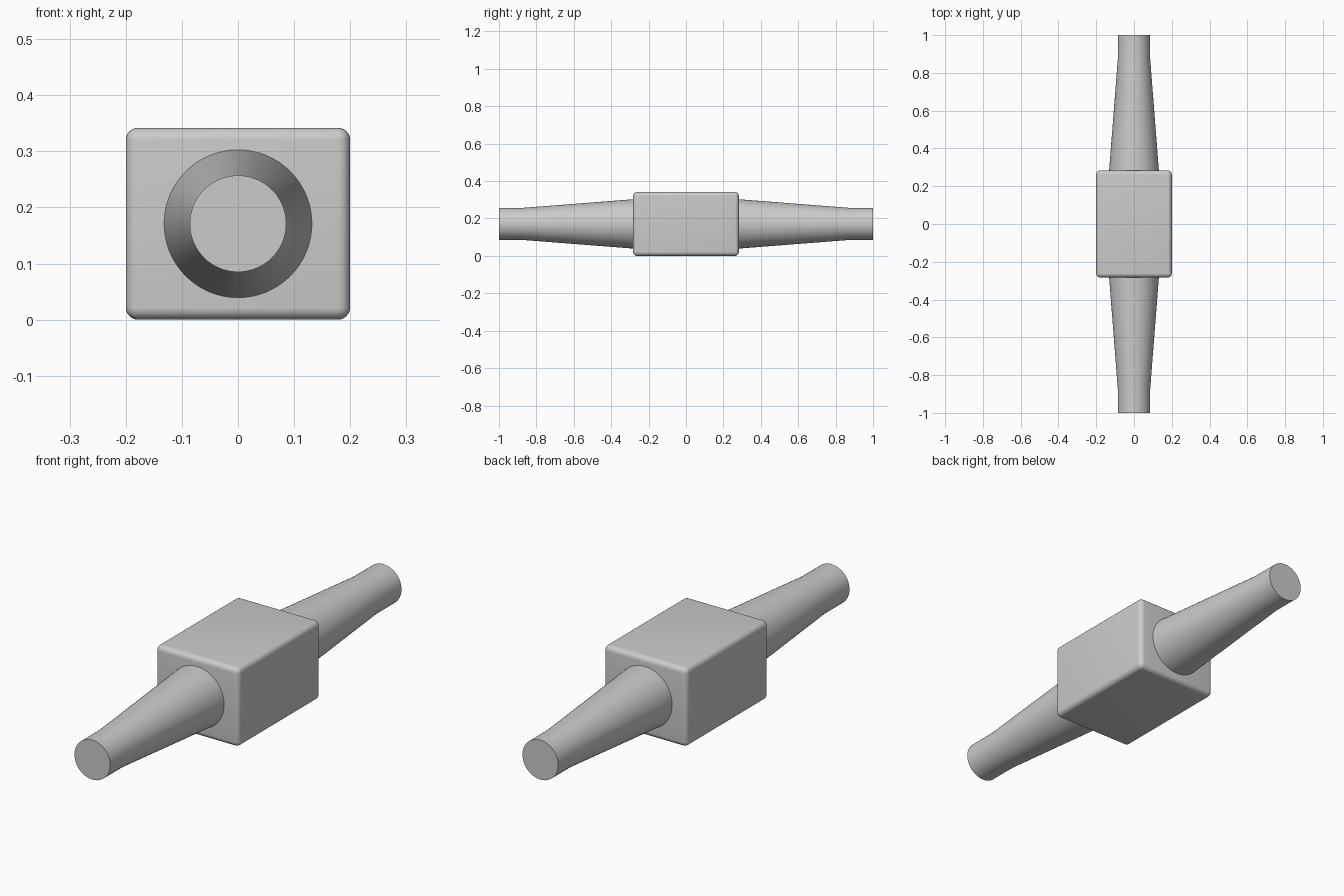
import bpy
import bmesh
import math

if "Cube" in bpy.data.objects:
    bpy.data.objects.remove(bpy.data.objects["Cube"], do_unlink=True)

AXIS_Z = 0.171

# Single grey material
grey = bpy.data.materials.new("plain grey")
grey.use_nodes = True
colour = (0.6, 0.6, 0.6, 1)
grey.diffuse_color = colour
grey.node_tree.nodes["Principled BSDF"].inputs["Base Color"].default_value = colour


def finish(name, bm):
    """Turn a bmesh into a smooth-shaded object with sharp edges kept."""
    bmesh.ops.recalc_face_normals(bm, faces=bm.faces)
    mesh = bpy.data.meshes.new(name)
    bm.to_mesh(mesh)
    bm.free()
    mesh.materials.append(grey)
    obj = bpy.data.objects.new(name, mesh)
    bpy.context.collection.objects.link(obj)
    bpy.ops.object.select_all(action='DESELECT')
    obj.select_set(True)
    bpy.context.view_layer.objects.active = obj
    bpy.ops.object.shade_smooth_by_angle(angle=math.radians(35))
    return obj


def sleeve(name, side, segments=64):
    """Round sleeve: a long taper, then a short straight end with a flat cap."""
    profile = [(0.27, 0.132), (0.28, 0.132), (0.87, 0.086), (1.0, 0.086)]
    bm = bmesh.new()
    rings = []
    for y, r in profile:
        rings.append([bm.verts.new((r * math.cos(a), side * y, AXIS_Z + r * math.sin(a)))
                      for a in (math.tau * i / segments for i in range(segments))])
    for a, b in zip(rings, rings[1:]):
        for i in range(segments):
            j = (i + 1) % segments
            bm.faces.new((a[i], a[j], b[j], b[i]))
    bm.faces.new(rings[0])
    bm.faces.new(rings[-1])
    return finish(name, bm)


# Central block with rounded edges
bm = bmesh.new()
bmesh.ops.create_cube(bm, size=1)
for v in bm.verts:
    v.co = (v.co.x * 0.4, v.co.y * 0.566, v.co.z * 2 * AXIS_Z + AXIS_Z)
bmesh.ops.bevel(bm, geom=bm.edges[:], offset=0.022, segments=6,
                profile=0.5, affect='EDGES')
finish("central_block", bm)

# Tapered sleeves at each end
sleeve("front_sleeve", -1)
sleeve("back_sleeve", 1)
